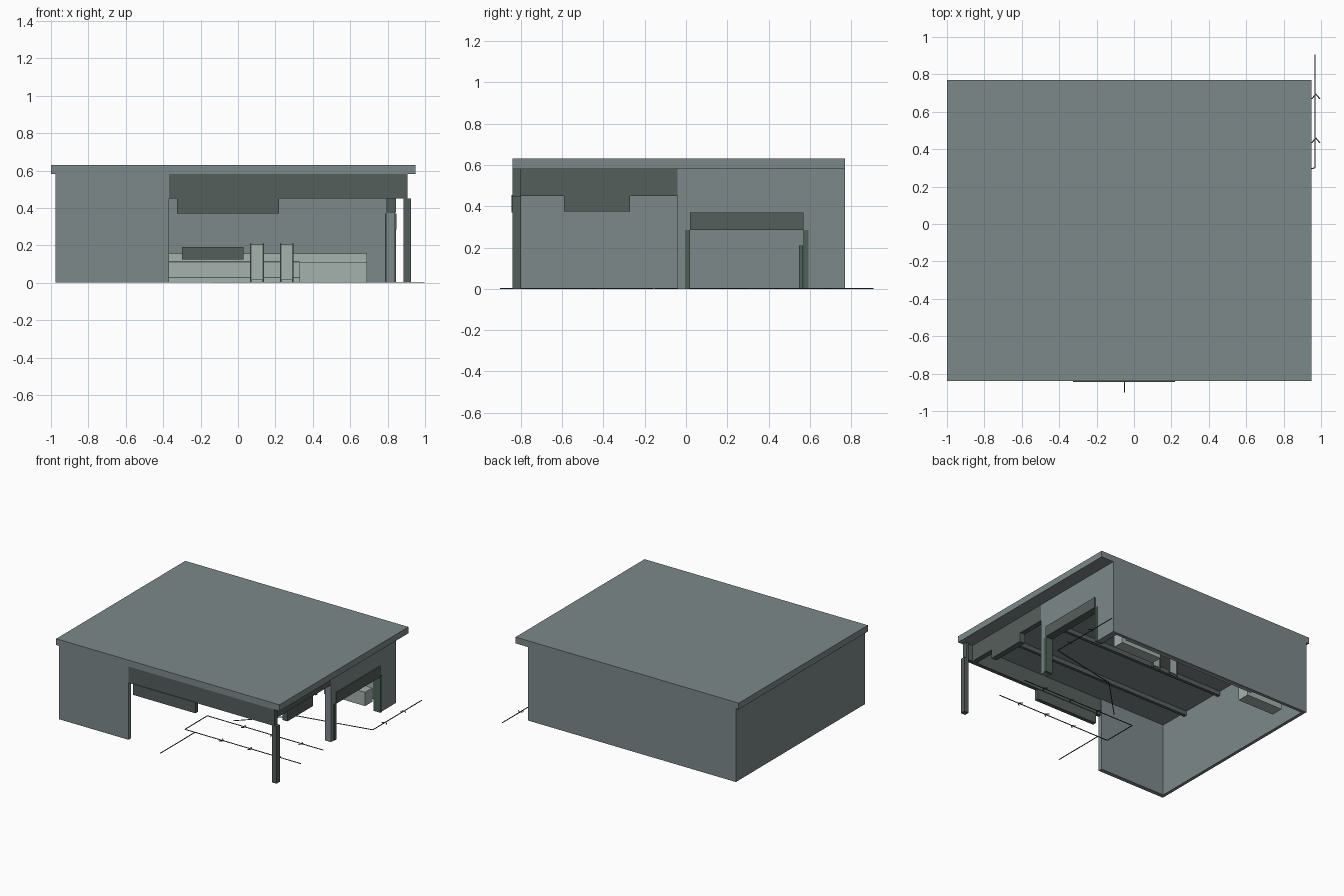
import bpy, bmesh, math
from mathutils import Vector

if "Cube" in bpy.data.objects:
    bpy.data.objects.remove(bpy.data.objects["Cube"])


def material(name, rgb):
    m = bpy.data.materials.new(name)
    m.diffuse_color = (*rgb, 1)
    m.use_nodes = True
    m.node_tree.nodes["Principled BSDF"].inputs["Base Color"].default_value = m.diffuse_color
    return m


GREY = material("slate grey", (0.205, 0.25, 0.255))
DARK = material("dark grey", (0.091, 0.114, 0.107))
PALE = material("pale grey", (0.376, 0.44, 0.413))
GREEN = material("green grey", (0.076, 0.122, 0.098))
LINE = material("line grey", (0.06, 0.085, 0.075))


def boxes(name, mat, *extents):
    """One object from boxes given as x0, x1, y0, y1, z0, z1."""
    bm = bmesh.new()
    for x0, x1, y0, y1, z0, z1 in extents:
        geo = bmesh.ops.create_cube(bm, size=1)
        for v in geo["verts"]:
            v.co = ((x0 + x1) / 2 + v.co.x * (x1 - x0),
                    (y0 + y1) / 2 + v.co.y * (y1 - y0),
                    (z0 + z1) / 2 + v.co.z * (z1 - z0))
    return finish(name, mat, bm)


def finish(name, mat, bm):
    me = bpy.data.meshes.new(name)
    bm.to_mesh(me)
    bm.free()
    me.materials.append(mat)
    ob = bpy.data.objects.new(name, me)
    bpy.context.collection.objects.link(ob)
    return ob


def floor_path(name, points, arrows=()):
    """Thin route on the ground; arrows are (x, y, heading in degrees)."""
    segs = [(Vector(a), Vector(b)) for a, b in zip(points, points[1:])]
    for x, y, heading in arrows:
        for turn in (140, -140):
            a = math.radians(heading + turn)
            tip = Vector((x, y))
            segs.append((tip, tip + 0.035 * Vector((math.cos(a), math.sin(a)))))
    bm = bmesh.new()
    for a, b in segs:
        d = (b - a).normalized()
        n = Vector((-d.y, d.x)) * 0.003
        low = [bm.verts.new((*p, 0)) for p in (a + n, a - n, b - n, b + n)]
        high = [bm.verts.new((*v.co.xy, 0.004)) for v in low]
        bm.faces.new(low)
        bm.faces.new(high[::-1])
        for i in range(4):
            j = (i + 1) % 4
            bm.faces.new((low[j], low[i], high[i], high[j]))
    bmesh.ops.recalc_face_normals(bm, faces=bm.faces)
    return finish(name, LINE, bm)


# Shell: roof slab, closed walls and the right wall around its doorway
boxes("roof", GREY, (-1, 0.95, -0.84, 0.77, 0.58, 0.63))
boxes("left_wall", GREY, (-0.975, -0.95, -0.838, 0.77, 0, 0.58))
boxes("back_wall", GREY, (-0.95, 0.84, 0.745, 0.77, 0, 0.58))
boxes("front_wall", GREY, (-0.95, -0.37, -0.838, -0.805, 0, 0.58))
boxes("right_wall", GREY,
      (0.79, 0.84, -0.04, 0.0, 0, 0.58),
      (0.79, 0.84, 0.59, 0.745, 0, 0.58),
      (0.79, 0.84, 0.0, 0.59, 0.37, 0.58))

# Open corner: beams, post and hanging boards
boxes("front_beam", DARK, (-0.37, 0.905, -0.84, -0.81, 0.45, 0.58))
boxes("side_beam", DARK, (0.80, 0.84, -0.81, -0.04, 0.45, 0.58))
boxes("corner_post", DARK, (0.885, 0.925, -0.84, -0.80, 0, 0.45),
      (0.885, 0.905, -0.81, -0.80, 0.45, 0.58))
boxes("front_board", DARK, (-0.325, 0.22, -0.846, -0.815, 0.37, 0.455))
boxes("side_board", DARK, (0.80, 0.845, -0.59, -0.27, 0.375, 0.455))

# Doorway in the right wall
boxes("door_header", DARK, (0.785, 0.848, 0.02, 0.57, 0.285, 0.37))
boxes("door_jambs", GREEN,
      (0.785, 0.845, -0.005, 0.02, 0, 0.285),
      (0.785, 0.845, 0.57, 0.592, 0, 0.285))
boxes("door_wall_fill", GREY,
      (0.79, 0.84, 0.0, 0.02, 0.285, 0.37), (0.79, 0.84, 0.57, 0.59, 0.285, 0.37))

# Ceiling joists
boxes("ceiling_joists", DARK,
      *[(-0.95, 0.79, y - 0.012, y + 0.012, 0.545, 0.58)
        for y in (-0.555, -0.18, 0.195, 0.57)])

# Interior: low back panelling, two counters, display and gate panels
boxes("back_panelling", PALE, (-0.49, 0.69, 0.728, 0.745, 0, 0.155))
boxes("panelling_rails", DARK, (-0.49, 0.33, 0.722, 0.728, 0.108, 0.115),
      (-0.49, 0.33, 0.722, 0.728, 0.024, 0.03))
boxes("right_counter", PALE, (0.33, 0.69, 0.60, 0.69, 0, 0.11))
boxes("left_counter", PALE, (-0.81, -0.49, 0.59, 0.69, 0, 0.13))
boxes("display_box", DARK, (-0.30, 0.03, 0.68, 0.72, 0.125, 0.19))
for x0, x1 in ((0.065, 0.14), (0.225, 0.297)):
    boxes("gate_panel", PALE, (x0 + 0.008, x1 - 0.008, 0.55, 0.565, 0.015, 0.205))
    boxes("gate_posts", GREEN, (x0, x0 + 0.008, 0.548, 0.567, 0, 0.21),
          (x1 - 0.008, x1, 0.548, 0.567, 0, 0.21))

# Route lines on the ground
floor_path("entry_line", [(-0.05, -0.9), (-0.05, -0.465)])
floor_path("porch_loop", [(0.875, -0.465), (-0.138, -0.465), (-0.138, -0.185), (0.875, -0.185)],
           [(x, y, 0) for y in (-0.465, -0.185) for x in (0.2, 0.45, 0.7)])
floor_path("door_line", [(0.968, 0.907), (0.968, 0.3), (0.386, 0.18), (0.06, -0.15)],
           [(0.972, 0.695, 90), (0.972, 0.46, 90)])
